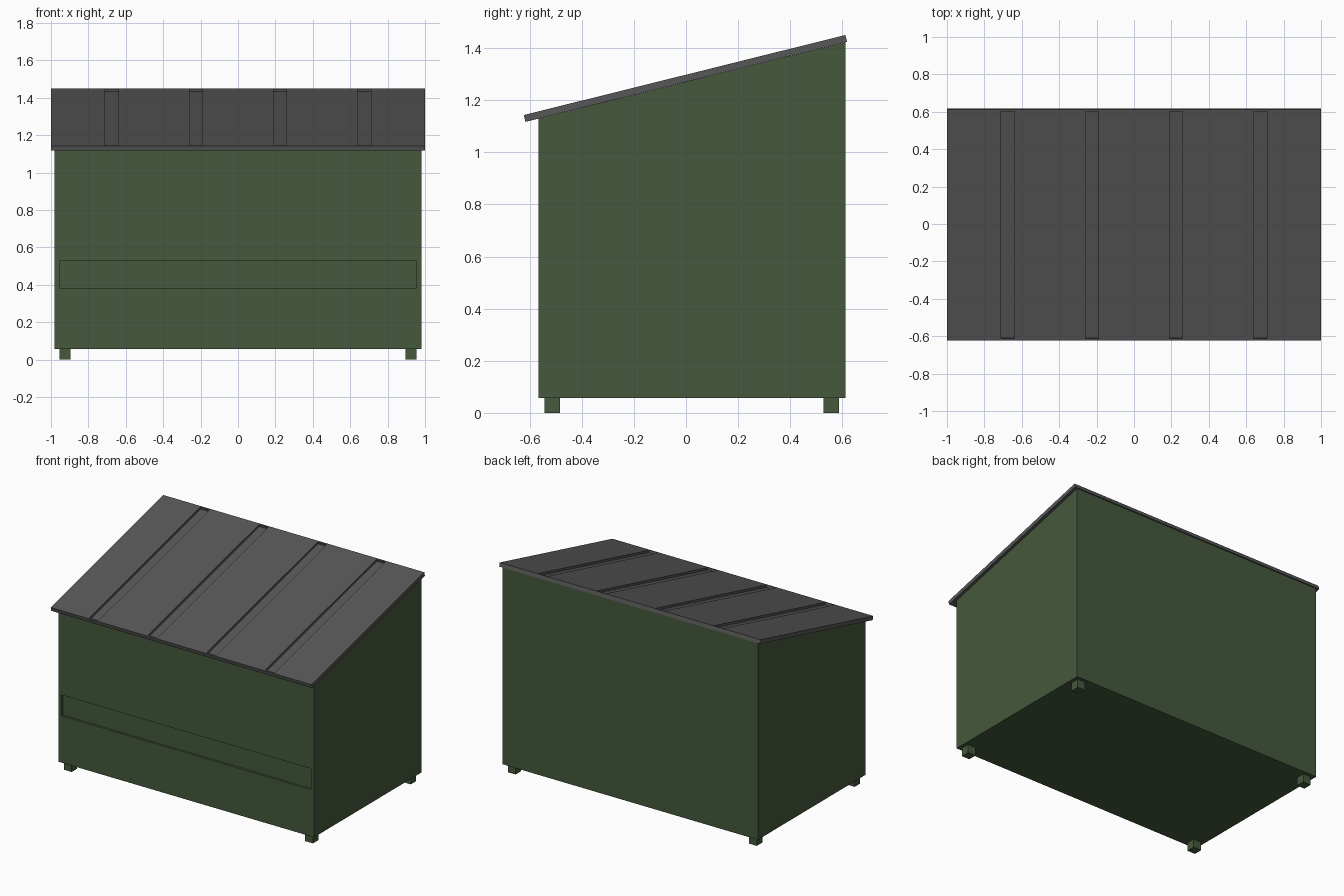
import bpy, math
from mathutils import Matrix, Vector

if "Cube" in bpy.data.objects:
    bpy.data.objects.remove(bpy.data.objects["Cube"])


def material(name, rgb):
    m = bpy.data.materials.new(name)
    m.diffuse_color = (*rgb, 1.0)
    m.use_nodes = True
    m.node_tree.nodes["Principled BSDF"].inputs["Base Color"].default_value = m.diffuse_color
    return m


GREEN = material("dark green", (0.058, 0.098, 0.045))
GREY = material("dark grey", (0.095, 0.095, 0.095))


def prism(name, profile, x0, x1, mat):
    """Extrude a (y, z) profile, counter-clockwise seen from +x, along x."""
    n = len(profile)
    verts = [(x, y, z) for x in (x0, x1) for y, z in profile]
    faces = [tuple(reversed(range(n))), tuple(range(n, 2 * n))]
    faces += [(i, (i + 1) % n, n + (i + 1) % n, n + i) for i in range(n)]
    mesh = bpy.data.meshes.new(name)
    mesh.from_pydata(verts, [], faces)
    mesh.materials.append(mat)
    obj = bpy.data.objects.new(name, mesh)
    bpy.context.collection.objects.link(obj)
    return obj


def box(name, x, y, z, mat):
    return prism(name, [(y[0], z[0]), (y[1], z[0]), (y[1], z[1]), (y[0], z[1])], *x, mat)


def cut(obj, cutter):
    """Subtract the cutter, then delete it."""
    mod = obj.modifiers.new("recess", 'BOOLEAN')
    mod.operation = 'DIFFERENCE'
    mod.solver = 'EXACT'
    mod.object = cutter
    bpy.context.view_layer.objects.active = obj
    bpy.ops.object.modifier_apply(modifier=mod.name)
    bpy.data.objects.remove(cutter)


# Body with sloping top and a shallow recessed front band
body = prism("body", [(-0.567, 0.058), (0.612, 0.058), (0.612, 1.422), (-0.567, 1.129)],
             -0.98, 0.98, GREEN)
cut(body, box("band_cutter", (-0.955, 0.955), (-0.7, -0.552), (0.382, 0.527), GREEN))

# Sloping lid with four sunken grooves, modelled flat and then tilted
L, T = 1.272, 0.027
lid = box("lid", (-1.0, 1.0), (-L / 2, L / 2), (0, T), GREY)
for x in (-0.675, -0.225, 0.225, 0.675):
    cut(lid, box("groove_cutter", (x - 0.035, x + 0.035),
                 (-L / 2 + 0.01, L / 2 - 0.01), (T - 0.016, T + 0.1), GREY))
lid.data.transform(Matrix.Translation(Vector((0, 0.001, 1.2705)))
                   @ Matrix.Rotation(math.radians(13.97), 4, 'X'))

# Four feet
for side, sx in (("left", -1), ("right", 1)):
    for end, y in (("front", -0.513), ("back", 0.558)):
        cx = sx * 0.925
        box(f"{end}_{side}_foot", (cx - 0.03, cx + 0.03), (y - 0.03, y + 0.03), (0, 0.058), GREEN)
